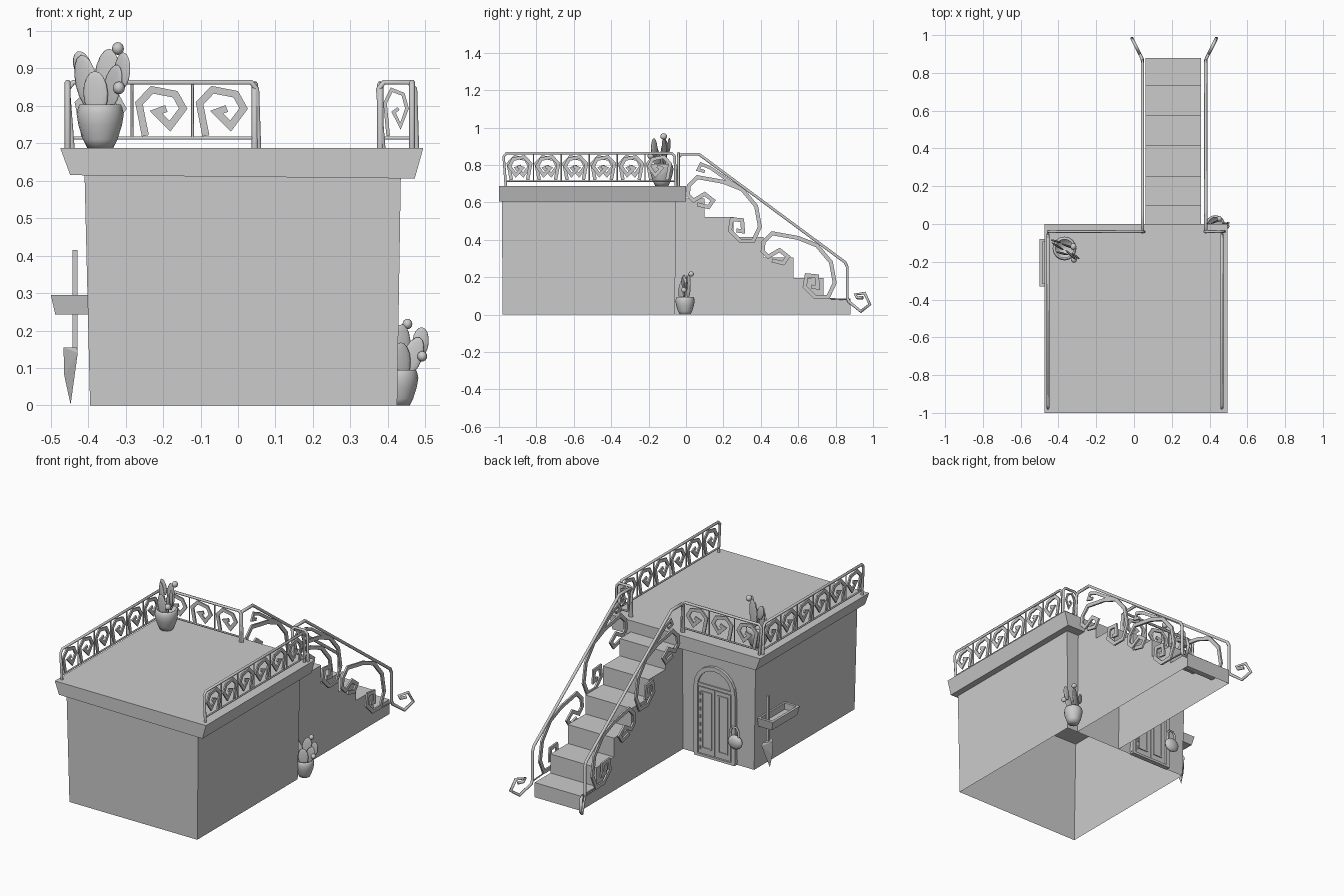
import bpy, bmesh, math
from mathutils import Vector, Matrix

if "Cube" in bpy.data.objects:
    bpy.data.objects.remove(bpy.data.objects["Cube"])


def mesh_obj(name, verts, faces, smooth=False):
    me = bpy.data.meshes.new(name)
    me.from_pydata([tuple(v) for v in verts], [], faces)
    bm = bmesh.new()
    bm.from_mesh(me)
    bmesh.ops.remove_doubles(bm, verts=bm.verts, dist=1e-5)
    bmesh.ops.recalc_face_normals(bm, faces=bm.faces)
    bm.to_mesh(me)
    bm.free()
    for p in me.polygons:
        p.use_smooth = smooth
    ob = bpy.data.objects.new(name, me)
    bpy.context.collection.objects.link(ob)
    return ob


def plane_point(axis, u, v, w):
    return (w, u, v) if axis == 'x' else (u, w, v)


def prism(name, pts, axis, w0, w1, open_first_edge=False):
    """Extrude an outline drawn in the plane across the given axis."""
    n = len(pts)
    verts = [plane_point(axis, u, v, w) for w in (w0, w1) for u, v in pts]
    faces = [tuple(range(n)), tuple(range(n, 2 * n))]
    faces += [(i, (i + 1) % n, n + (i + 1) % n, n + i) for i in range(int(open_first_edge), n)]
    return mesh_obj(name, verts, faces)


def box(name, x0, x1, y0, y1, z0, z1):
    return prism(name, [(x0, z0), (x1, z0), (x1, z1), (x0, z1)], 'y', y0, y1)


def ribbon(name, pts, axis, w, width=0.014, depth=0.008):
    """Flat mitred strip following a polyline."""
    P = [Vector(p) for p in pts]
    left, right = [], []
    for i, p in enumerate(P):
        a = (p - P[i - 1]).normalized() if i else (P[1] - p).normalized()
        b = (P[i + 1] - p).normalized() if i < len(P) - 1 else a
        n = Vector((-a.y - b.y, a.x + b.x)).normalized()
        k = width / 2 / max(0.5, n.dot(Vector((-a.y, a.x))))
        left.append(p + n * k)
        right.append(p - n * k)
    n = len(P)
    verts = [plane_point(axis, q.x, q.y, w + s * depth / 2) for s in (-1, 1) for q in left + right]
    m = 2 * n
    faces = []
    for i in range(n - 1):
        faces += [(i, i + 1, n + i + 1, n + i), (m + i, m + i + 1, m + n + i + 1, m + n + i),
                  (i, i + 1, m + i + 1, m + i), (n + i, n + i + 1, m + n + i + 1, m + n + i)]
    faces += [(0, n, m + n, m), (n - 1, m - 1, 2 * m - 1, m + n - 1)]
    return mesh_obj(name, verts, faces)


def tube(name, pts, r):
    cu = bpy.data.curves.new(name, 'CURVE')
    cu.dimensions = '3D'
    cu.bevel_depth, cu.bevel_resolution, cu.use_fill_caps = r, 1, True
    sp = cu.splines.new('POLY')
    sp.points.add(len(pts) - 1)
    for p, q in zip(sp.points, pts):
        p.co = (*q, 1)
    ob = bpy.data.objects.new(name, cu)
    bpy.context.collection.objects.link(ob)
    return ob


def ball(name, loc, size, rot=None):
    me = bpy.data.meshes.new(name)
    bm = bmesh.new()
    bmesh.ops.create_uvsphere(bm, u_segments=12, v_segments=8, radius=1)
    mat = Matrix.Translation(loc) @ (rot or Matrix()) @ Matrix.Diagonal((*size, 1))
    bmesh.ops.transform(bm, matrix=mat, verts=bm.verts)
    for f in bm.faces:
        f.smooth = True
    bm.to_mesh(me)
    bm.free()
    ob = bpy.data.objects.new(name, me)
    bpy.context.collection.objects.link(ob)


# House body: hollow four-wall shell, slightly wider at the top
lo = [(-.395, -.98), (.425, -.98), (.425, -.06), (-.395, -.06)]
hi = [(-.41, -.985), (.435, -.985), (.435, -.052), (-.41, -.052)]
mesh_obj("house_walls", [(*p, 0) for p in lo] + [(*p, .625) for p in hi],
         [(i, (i + 1) % 4, 4 + (i + 1) % 4, 4 + i) for i in range(4)])
# Flared roof terrace slab
prism("roof_slab", [(-.448, .615), (.472, .606), (.495, .688), (-.475, .688)], 'y', -1, 0)

# Staircase, open underneath
stairs = [(-.06, 0), (.88, 0)]
for y0, y1, z in [(.88, .735, .085), (.735, .575, .195), (.575, .415, .305),
                  (.415, .255, .415), (.255, .1, .522), (.1, -.06, .622)]:
    stairs += [(y0, z), (y1, z)]
prism("staircase", stairs, 'x', .06, .355, True)

# Terrace railings: bent top tube, low rail, dividers and angular scrolls
SCROLL = [(-.045, -.068), (-.062, .019), (-.027, .055), (.035, .043),
          (.056, .005), (.021, -.042), (-.016, -.005), (.011, .005)]


def railing(name, axis, w, a, b, panels, flip=1):
    P = lambda u, v: plane_point(axis, u, v, w)
    tube(name + "_frame", [P(a + .012, .685), P(a, .845), P(a + .015, .863),
                           P(b - .015, .863), P(b, .845), P(b + .005, .685)], .008)
    tube(name + "_low_rail", [P(a + .01, .714), P(b, .714)], .005)
    step = (b - a - .02) / panels
    for i in range(panels):
        c = a + .01 + step * (i + .5)
        k = min(1, step / .155)
        ribbon(name + "_scroll", [(c + u * k * flip, .788 + v) for u, v in SCROLL], axis, w, .019 * k)
        if i:
            tube(name + "_divider", [P(c - step / 2, .714), P(c - step / 2, .86)], .004)


railing("left_railing", 'x', -.455, -.975, -.06, 6)
railing("right_railing", 'x', .465, -.975, -.06, 6, -1)
railing("back_left_railing", 'y', -.04, -.455, .05, 3)
railing("back_right_railing", 'y', -.04, .375, .472, 1)

# Stair handrails with outward curled feet and S-scrolls
S = [(.06, .59), (.12, .575), (.145, .61), (.1, .645), (.04, .61), (.01, .64), (.015, .69),
     (.06, .735), (.2, .71), (.3, .67), (.375, .58), (.395, .47), (.36, .395), (.29, .395),
     (.235, .45), (.245, .51), (.3, .505), (.305, .445), (.27, .45)]
HOOK = [(.1, .765), (.065, .775), (.08, .805), (.13, .785), (.23, .715), (.3, .67)]
FOOT = [(.872, .068), (.935, .017), (.983, .055), (.955, .115), (.905, .108), (.915, .09),
        (.945, .09)]
for side, x, d in [("left", .045, -1), ("right", .38, 1)]:
    tube(side + "_handrail", [(x, -.042, .685), (x, -.042, .84), (x, -.025, .857), (x, .07, .857),
                              (x, .85, .28), (x, .862, .255), (x, .862, .09)]
         + [(x + d * .5 * (y - .87), y, z) for y, z in FOOT], .009)
    tube(side + "_stair_base_rod", [(x, .74, .088), (x, .862, .08)], .004)
    for dy, dz in [(0, 0), (.4, -.3)]:
        ribbon(side + "_stair_scroll", [(u + dy, v + dz) for u, v in S], 'x', x, .021, .01)
    ribbon(side + "_stair_hook", HOOK, 'x', x, .017, .01)

# Arched double door on the back wall
cx, r, sp = -.155, .115, .405


def arch(r):
    return [(cx - r, .012)] + [(cx + r * math.cos(t), sp + r * math.sin(t)) for t in
            [math.pi * (1 - i / 10) for i in range(11)]] + [(cx + r, .012)]


prism("door_back_panel", arch(.11), 'y', -.07, -.048)
ribbon("door_frame", arch(.12), 'y', -.05, .024, .026)
box("door_sill", cx - .13, cx + .13, -.065, -.037, 0, .014)
box("door_transom", cx - .11, cx + .11, -.06, -.04, .405, .423)
for s in (-1, 1):
    c = cx + s * .052
    box("door_leaf", c - .048, c + .048, -.06, -.044, .018, .4)
    ribbon("door_leaf_moulding", [(c - .028, .05), (c + .028, .05), (c + .028, .375),
                                  (c - .028, .375), (c - .028, .05)], 'y', -.043, .008, .008)
for i in range(8):
    box("door_stud", cx + .088, cx + .095, -.045, -.039, .04 + i * .045, .06 + i * .045)

# Round padlock hanging beside the door
ball("padlock_body", (-.295, -.03, .145), (.046, .02, .04))
tube("padlock_shackle", [(-.315, -.03, .17), (-.315, -.03, .21), (-.303, -.03, .23),
                         (-.28, -.03, .23), (-.265, -.03, .21), (-.265, -.03, .17)], .006)

# Wall tray: open flared trough built from a floor and four sides
bot = [(-.488, -.32), (-.395, -.32), (-.395, -.09), (-.488, -.09)]
top = [(-.5, -.33), (-.395, -.33), (-.395, -.08), (-.5, -.08)]
inn = [(-.485, -.315), (-.412, -.315), (-.412, -.095), (-.485, -.095)]
tv = [(*p, .243) for p in bot] + [(*p, .295) for p in top] + \
     [(*p, .295) for p in inn] + [(*p, .258) for p in inn]
tf = [(0, 1, 2, 3), (12, 13, 14, 15)]
for k in (0, 4, 8):
    tf += [(k + i, k + (i + 1) % 4, k + 4 + (i + 1) % 4, k + 4 + i) for i in range(4)]
mesh_obj("wall_tray", tv, tf)

# Trowel: square handle passing through the tray, ridged pointed blade
box("trowel_handle", -.442, -.428, -.137, -.123, .15, .415)
bl = [(-.43, -.09, .155), (-.43, -.17, .155), (-.428, -.18, .14), (-.447, -.13, .002),
      (-.428, -.08, .14), (-.466, -.13, .155), (-.464, -.13, .08)]
mesh_obj("trowel_blade", bl, [(0, 1, 5), (1, 2, 5), (2, 6, 5), (2, 3, 6), (3, 4, 6), (4, 5, 6),
                              (4, 0, 5), (0, 1, 2, 3, 4)])


# Potted cactus: lathed pot, flat pads and round buds
def potted_cactus(name, loc, s, turn):
    prof = [(0, 0), (.035, 0), (.046, .022), (.058, .06), (.063, .09), (.059, .108), (.055, .116),
            (.048, .114), (.048, .1), (0, .1)]
    n, o = 16, Vector(loc)
    verts = [o + s * Vector((a * math.cos(2 * math.pi * i / n), a * math.sin(2 * math.pi * i / n), z))
             for a, z in prof for i in range(n)]
    faces = [(k * n + i, k * n + (i + 1) % n, (k + 1) * n + (i + 1) % n, (k + 1) * n + i)
             for k in range(1, len(prof) - 2) for i in range(n)]
    mesh_obj(name + "_pot", verts, faces + [tuple(range(n, 2 * n)), tuple(range(8 * n, 9 * n))], True)
    base = Matrix.Rotation(turn, 4, 'Z')
    # pad: x, y, z of centre, half width, half height, lean, twist
    for x, y, z, w, h, lean, twist in [
            (-.038, -.005, .175, .035, .075, -.25, -.1), (-.058, .015, .215, .025, .045, -.35, .2),
            (.01, .02, .185, .036, .08, .1, .1), (.042, -.015, .16, .032, .065, .35, -.3),
            (.0, -.028, .145, .034, .06, -.05, .2), (.07, -.01, .205, .027, .05, .1, -.2)]:
        rot = base @ Matrix.Rotation(twist, 4, 'Z') @ Matrix.Rotation(lean, 4, 'Y')
        ball(name + "_pad", o + s * (base @ Vector((x, y, z))), (w * s, .006 * s, h * s), rot)
    for x, y, z in [(.038, .03, .265), (.07, -.03, .16)]:
        ball(name + "_bud", o + s * (base @ Vector((x, y, z))), (.016 * s, .018 * s, .017 * s))


potted_cactus("terrace", (-.368, -.13, .688), 1, -.45)
potted_cactus("ground", (.43, -.005, 0), .82, .3)
